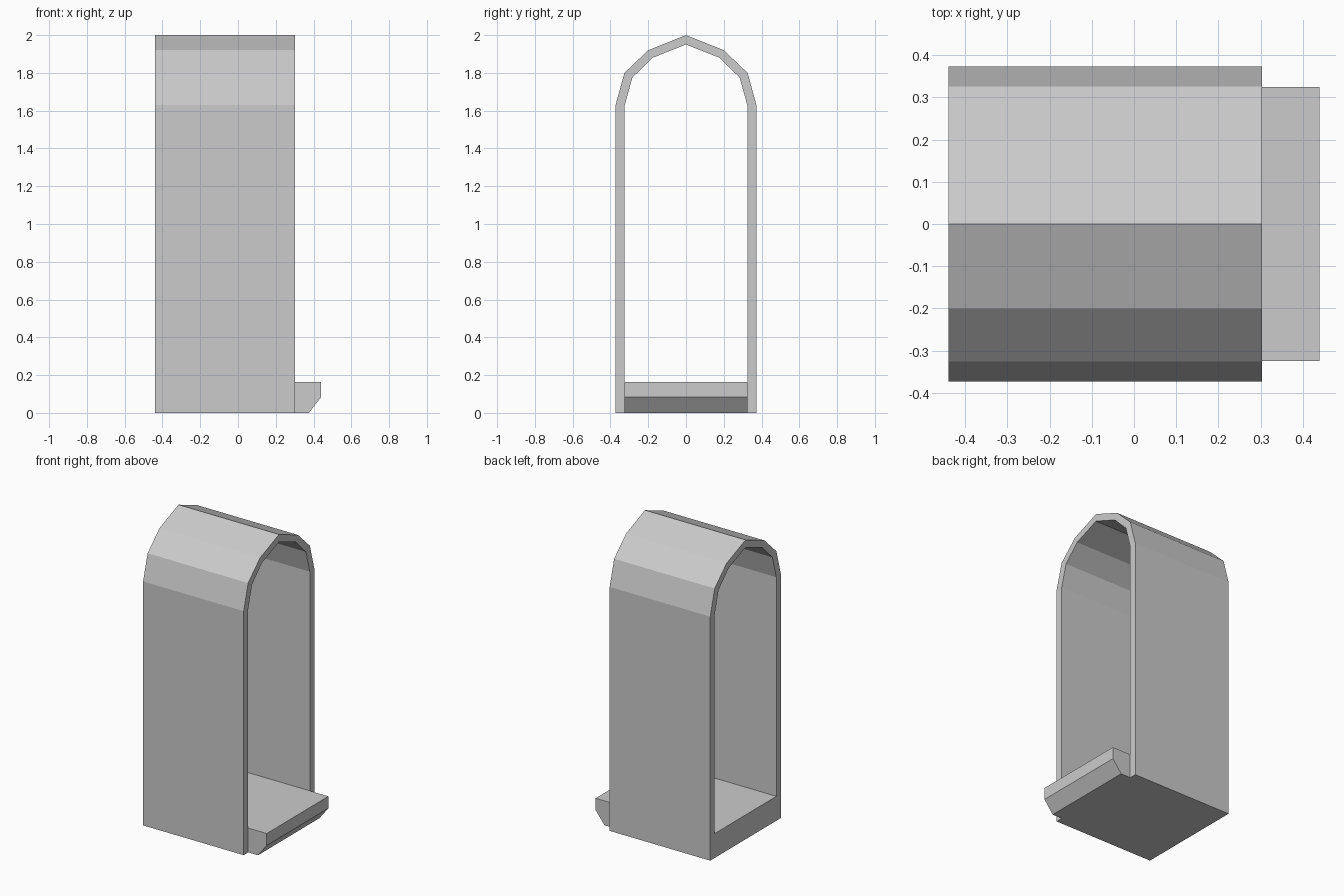
import bpy, bmesh

if "Cube" in bpy.data.objects:
    bpy.data.objects.remove(bpy.data.objects["Cube"])

BACK, FRONT, TIP = -0.44, 0.303, 0.44


def make_object(name, bm):
    bmesh.ops.recalc_face_normals(bm, faces=bm.faces)
    mesh = bpy.data.meshes.new(name)
    bm.to_mesh(mesh)
    bm.free()
    obj = bpy.data.objects.new(name, mesh)
    bpy.context.collection.objects.link(obj)
    return obj


def mirrored(half):
    # Half profile runs from the foot up to the apex
    return half + [(-y, z) for y, z in reversed(half[:-1])]


# Arched shell: a band between two outlines, extruded along x
outer = mirrored([(0.373, 0), (0.373, 1.63), (0.326, 1.80), (0.20, 1.92), (0, 2.0)])
inner = mirrored([(0.325, 0), (0.325, 1.627), (0.284, 1.775), (0.178, 1.88), (0, 1.95)])
bm = bmesh.new()
ov = [bm.verts.new((BACK, y, z)) for y, z in outer]
iv = [bm.verts.new((BACK, y, z)) for y, z in inner]
band = [bm.faces.new((ov[i], ov[i + 1], iv[i + 1], iv[i])) for i in range(len(ov) - 1)]
ext = bmesh.ops.extrude_face_region(bm, geom=band, use_keep_orig=True)
new_verts = [g for g in ext["geom"] if isinstance(g, bmesh.types.BMVert)]
bmesh.ops.translate(bm, verts=new_verts, vec=(FRONT - BACK, 0, 0))
make_object("arched_shell", bm)

# Floor sill with a chamfered lower lip, extruded across y
side = [(BACK, 0), (0.375, 0), (TIP, 0.083), (TIP, 0.163), (BACK, 0.163)]
bm = bmesh.new()
face = bm.faces.new([bm.verts.new((x, -0.325, z)) for x, z in side])
ext = bmesh.ops.extrude_face_region(bm, geom=[face], use_keep_orig=True)
new_verts = [g for g in ext["geom"] if isinstance(g, bmesh.types.BMVert)]
bmesh.ops.translate(bm, verts=new_verts, vec=(0, 0.65, 0))
make_object("floor_sill", bm)
